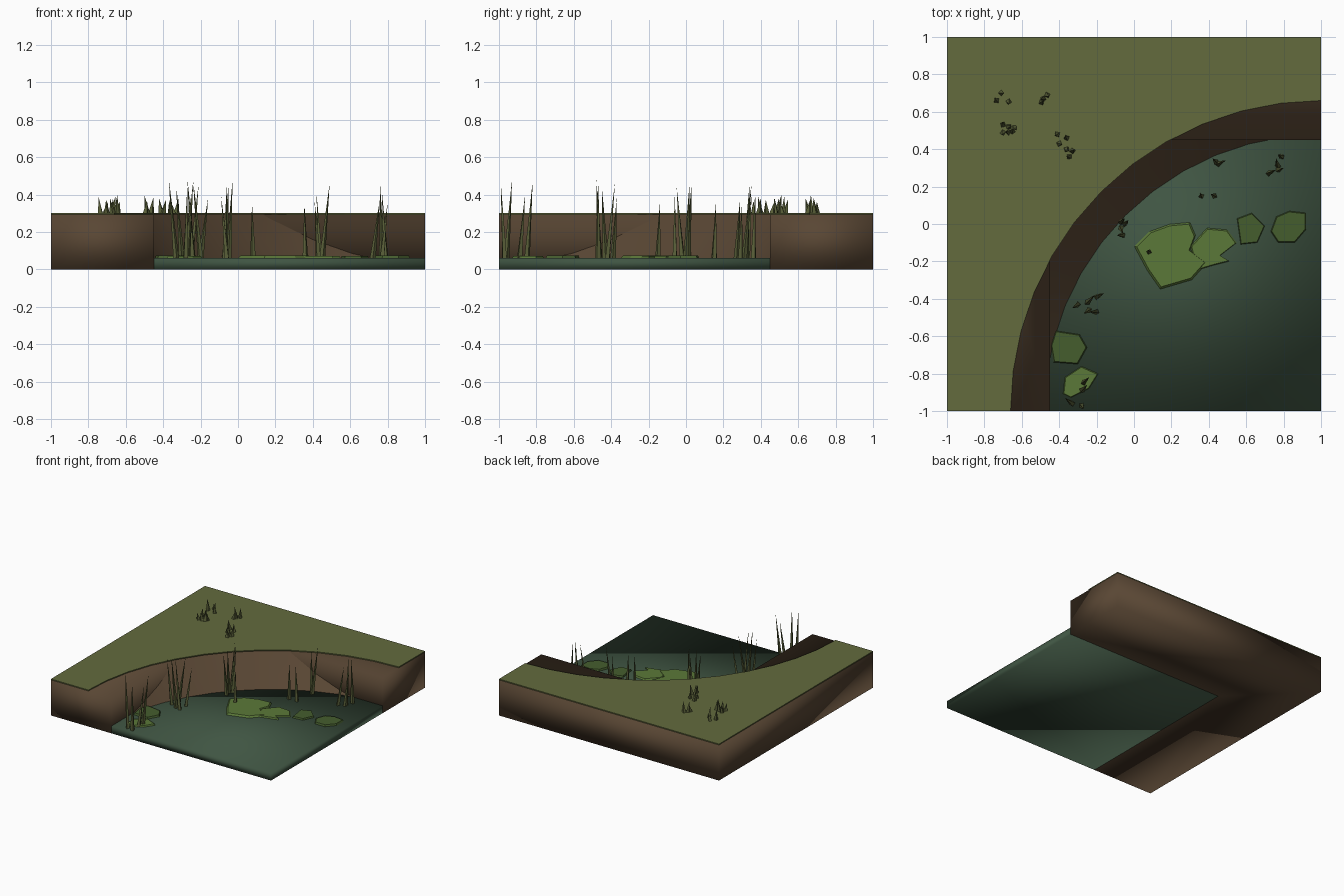
import bpy, bmesh, math
from mathutils import Vector, Matrix

if "Cube" in bpy.data.objects:
    bpy.data.objects.remove(bpy.data.objects["Cube"])

WATER_Z, SOIL_Z, TOP_Z, INNER = 0.06, 0.292, 0.30, 0.45


def material(name, rgb):
    m = bpy.data.materials.new(name)
    m.diffuse_color = (*rgb, 1)
    m.use_nodes = True
    m.node_tree.nodes["Principled BSDF"].inputs["Base Color"].default_value = m.diffuse_color
    return m


GRASS = material("grass", (0.125, 0.145, 0.048))
SOIL = material("soil", (0.10, 0.062, 0.034))
WATER = material("water", (0.05, 0.09, 0.055))
REED = material("reed", (0.10, 0.115, 0.04))
PAD_LIGHT = material("pad_light", (0.105, 0.19, 0.04))
PAD_DARK = material("pad_dark", (0.06, 0.11, 0.027))


def finish(bm, name, mat, smooth=False, solid=True):
    if solid:
        bmesh.ops.recalc_face_normals(bm, faces=bm.faces)
    for f in bm.faces:
        f.smooth = smooth
    me = bpy.data.meshes.new(name)
    bm.to_mesh(me)
    bm.free()
    me.materials.append(mat)
    ob = bpy.data.objects.new(name, me)
    bpy.context.collection.objects.link(ob)
    return ob


def prism(bm, outline, z0, z1, top_scale=1.0):
    """Closed slab over an outline; the top may shrink towards its middle."""
    c = sum((Vector(p) for p in outline), Vector((0, 0))) / len(outline)
    low = [bm.verts.new((x, y, z0)) for x, y in outline]
    high = [bm.verts.new((*(c + (Vector(p) - c) * top_scale), z1)) for p in outline]
    bm.faces.new(low[::-1])
    bm.faces.new(high)
    n = len(outline)
    for i in range(n):
        j = (i + 1) % n
        bm.faces.new((low[i], low[j], high[j], high[i]))


def arc(r, n=12):
    """Quarter circle around the front right corner of the tile."""
    steps = [math.pi - i * math.pi / 2 / n for i in range(n + 1)]
    return [(1 + r * math.cos(a), -1 + r * math.sin(a)) for a in steps]


def blades(name, rows, z0, radius):
    """Four-sided spikes, each given as base x, y, tip x, y and tip height."""
    bm = bmesh.new()
    for k, (bx, by, tx, ty, tz) in enumerate(rows):
        tip = bm.verts.new((tx, ty, tz))
        ring = []
        for i in range(4):
            a = k * 0.7 + i * math.pi / 2
            ring.append(bm.verts.new((bx + radius * math.cos(a), by + radius * math.sin(a), z0)))
        bm.faces.new(ring[::-1])
        for i in range(4):
            bm.faces.new((ring[i], ring[(i + 1) % 4], tip))
    return finish(bm, name, REED)


# L-shaped soil block
bm = bmesh.new()
prism(bm, [(-1, -1), (-INNER, -1), (-INNER, INNER), (1, INNER), (1, 1), (-1, 1)], 0, SOIL_Z)
finish(bm, "soil_block", SOIL, smooth=True)

# Sloping curved bank, trimmed where it runs into the soil block
bm = bmesh.new()
low = [bm.verts.new((x, y, 0.05)) for x, y in arc(1.47)]
high = [bm.verts.new((x, y, SOIL_Z)) for x, y in arc(1.69)]
for i in range(12):
    bm.faces.new((low[i], high[i], high[i + 1], low[i + 1]))
for co, no in (((-INNER, 0, 0), (-1, 0, 0)), ((0, INNER, 0), (0, 1, 0))):
    bmesh.ops.bisect_plane(bm, geom=bm.verts[:] + bm.edges[:] + bm.faces[:],
                           plane_co=co, plane_no=no, clear_outer=True)
for f in bm.faces:
    f.normal_update()
    if f.normal.z < 0:
        f.normal_flip()
finish(bm, "curved_bank", SOIL, smooth=True, solid=False)

# Thin grass layer with the curved shore edge
bm = bmesh.new()
prism(bm, arc(1.66) + [(1, 1), (-1, 1), (-1, -1)], SOIL_Z, TOP_Z)
finish(bm, "grass_layer", GRASS)

# Water slab
bm = bmesh.new()
prism(bm, [(-INNER, -1), (1, -1), (1, INNER), (-INNER, INNER)], 0, WATER_Z)
finish(bm, "water", WATER, smooth=True)

# Lily pads
pads = [
    (PAD_LIGHT, 0.074, [(0, -.12), (.08, -.04), (.19, 0), (.30, .01), (.33, -.06), (.30, -.14),
                        (.39, -.21), (.31, -.30), (.14, -.35), (.07, -.25)]),
    (PAD_LIGHT, 0.071, [(.30, -.12), (.39, -.02), (.50, -.03), (.55, -.10), (.46, -.17),
                        (.51, -.20), (.43, -.22), (.33, -.25)]),
    (PAD_DARK, 0.072, [(.55, .03), (.63, .06), (.70, -.01), (.66, -.10), (.57, -.11)]),
    (PAD_DARK, 0.074, [(.73, -.04), (.76, .04), (.83, .07), (.92, .06), (.92, -.03),
                       (.86, -.10), (.77, -.10)]),
    (PAD_DARK, 0.074, [(-.445, -.65), (-.42, -.57), (-.29, -.59), (-.25, -.66), (-.30, -.75),
                       (-.43, -.74)]),
    (PAD_LIGHT, 0.072, [(-.37, -.82), (-.28, -.76), (-.19, -.80), (-.24, -.88), (-.34, -.93),
                        (-.38, -.91)]),
]
for i, (mat, z, outline) in enumerate(pads):
    bm = bmesh.new()
    prism(bm, outline, 0.058, z, 0.93)
    finish(bm, f"lily_pad_{i + 1}", mat)

# Tall reeds along the shore
blades("reeds", [
    (-.30, -.43, -.33, -.45, .44), (-.25, -.42, -.21, -.38, .46), (-.20, -.39, -.16, -.37, .38),
    (-.24, -.46, -.27, -.48, .48), (-.20, -.47, -.24, -.47, .47),
    (-.27, -.85, -.24, -.82, .47), (-.28, -.89, -.25, -.86, .40), (-.33, -.96, -.37, -.93, .48),
    (-.28, -.97, -.27, -.99, .46),
    (-.07, .01, -.05, .03, .46), (-.06, -.06, -.09, -.06, .39), (-.05, 0, -.03, .02, .47),
    (-.07, -.02, -.06, -.05, .44),
    (.08, -.15, .075, -.14, .35),
    (.36, .15, .355, .16, .35), (.43, .15, .41, .16, .36), (.45, .32, .49, .34, .46),
    (.44, .33, .42, .35, .40),
    (.72, .27, .76, .29, .38), (.77, .29, .80, .30, .36), (.77, .31, .76, .35, .45),
    (.79, .36, .77, .37, .41),
], WATER_Z - 0.005, 0.016)

# Short grass tufts on the bank
tufts = [(-.71, .70), (-.735, .66), (-.67, .655), (-.495, .65), (-.485, .67), (-.465, .69),
         (-.70, .53), (-.70, .49), (-.67, .52), (-.67, .49), (-.64, .515), (-.65, .495),
         (-.41, .48), (-.40, .43), (-.36, .46), (-.36, .40), (-.33, .39), (-.345, .36)]
blades("grass_tufts", [(x, y, x + .015 * math.cos(i * 2.4), y + .015 * math.sin(i * 2.4),
                        TOP_Z + .06 + .035 * ((i * 5) % 7) / 6)
                       for i, (x, y) in enumerate(tufts)], TOP_Z - 0.003, 0.017)
